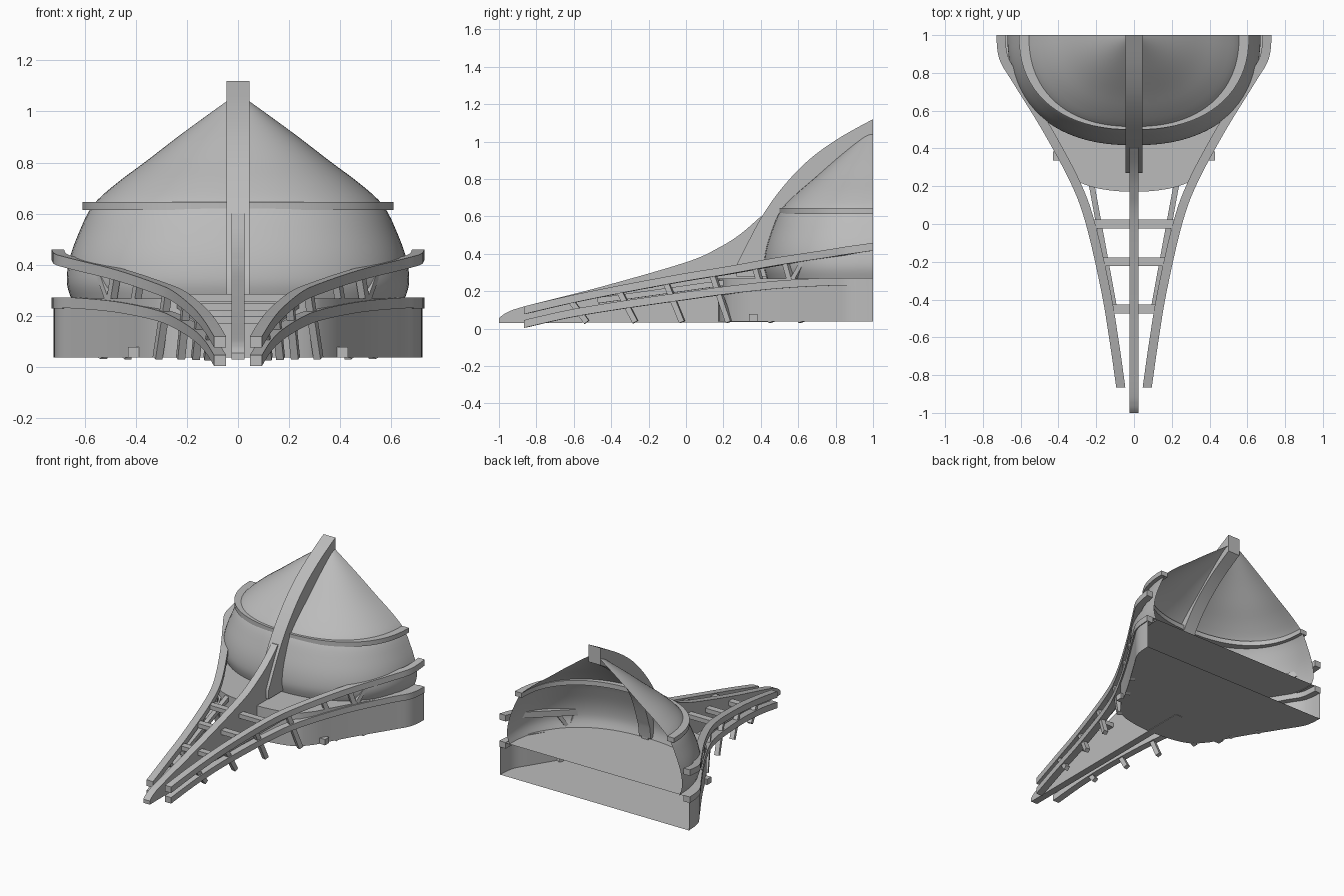
import bpy, bmesh, math
from mathutils import Vector

cube = bpy.data.objects.get("Cube")
if cube:
    bpy.data.objects.remove(cube, do_unlink=True)

grey = bpy.data.materials.new("plain grey")
grey.use_nodes = True
tone = (0.5, 0.5, 0.5, 1)
grey.diffuse_color = tone
grey.node_tree.nodes["Principled BSDF"].inputs["Base Color"].default_value = tone

BACK = 1.0


def finish(name, bm, smooth=False):
    bmesh.ops.recalc_face_normals(bm, faces=bm.faces)
    mesh = bpy.data.meshes.new(name)
    bm.to_mesh(mesh)
    bm.free()
    mesh.materials.append(grey)
    obj = bpy.data.objects.new(name, mesh)
    bpy.context.collection.objects.link(obj)
    if smooth:
        bpy.ops.object.select_all(action='DESELECT')
        obj.select_set(True)
        bpy.context.view_layer.objects.active = obj
        bpy.ops.object.shade_smooth_by_angle(angle=math.radians(35))
    return obj


def spline(points, steps=6):
    """Smooth path through points of any dimension."""
    pts = [Vector(p) for p in points]
    out = []
    for i in range(len(pts) - 1):
        a, b, c, d = pts[max(i - 1, 0)], pts[i], pts[i + 1], pts[min(i + 2, len(pts) - 1)]
        for s in range(steps):
            t = s / steps
            out.append(0.5 * (2 * b + (c - a) * t + (2 * a - 5 * b + 4 * c - d) * t * t
                              + (3 * b - a - 3 * c + d) * t ** 3))
    return out + [pts[-1]]


def sweep(name, path, width, height, flat_ends=False):
    """Rectangular bar that follows a path and stays upright."""
    bm = bmesh.new()
    rings = []
    for i, p in enumerate(path):
        d = path[min(i + 1, len(path) - 1)] - path[max(i - 1, 0)]
        side = Vector((-d.y, d.x, 0)).normalized() * width / 2
        if flat_ends and i in (0, len(path) - 1):
            side = Vector((math.copysign(width / 2, side.x), 0, 0))
        up = Vector((0, 0, height / 2))
        rings.append([bm.verts.new(p + v) for v in (side + up, side - up, -side - up, up - side)])
    for r, q in zip(rings, rings[1:]):
        for k in range(4):
            n = (k + 1) % 4
            bm.faces.new((r[k], r[n], q[n], q[k]))
    bm.faces.new(rings[0])
    bm.faces.new(rings[-1])
    return finish(name, bm, True)


def slab(name, profile, half):
    """Side profile in (y, z) given thickness across x."""
    bm = bmesh.new()
    face = bm.faces.new([bm.verts.new((-half, p[0], p[1])) for p in profile])
    top = bmesh.ops.extrude_face_region(bm, geom=[face])
    bmesh.ops.translate(bm, vec=(2 * half, 0, 0),
                        verts=[v for v in top["geom"] if isinstance(v, bmesh.types.BMVert)])
    return finish(name, bm, True)


def box(name, centre, size):
    bm = bmesh.new()
    bmesh.ops.create_cube(bm, size=1)
    for v in bm.verts:
        v.co = Vector([c * s + o for c, s, o in zip(v.co, size, centre)])
    return finish(name, bm)


def bar(name, a, b, thick):
    """Straight square bar between two points."""
    a, b = Vector(a), Vector(b)
    bm = bmesh.new()
    bmesh.ops.create_cube(bm, size=1)
    turn = (b - a).to_track_quat('Z', 'Y')
    for v in bm.verts:
        v.co = (a + b) / 2 + turn @ Vector((v.co.x * thick, v.co.y * thick, v.co.z * (b - a).length))
    return finish(name, bm)


def half_oval(rx, ry, z, count=40):
    """Squarish half oval bulging toward the front."""
    out = []
    for i in range(count + 1):
        c, s = math.cos(math.pi * i / count), math.sin(math.pi * i / count)
        x = math.copysign(abs(c) ** 0.87, c) * rx
        out.append(Vector((x, BACK - ry * abs(s) ** 0.87, z)))
    return out


# Half dome shell, open at the back
profile = spline([(0.65, 0.26), (0.67, 0.33), (0.66, 0.42), (0.625, 0.52), (0.57, 0.63), (0.48, 0.715),
                  (0.36, 0.805), (0.23, 0.905), (0.1, 1.0), (0.03, 1.05)], 4)
bm = bmesh.new()
rows = [[bm.verts.new(p) for p in half_oval(r, r * 0.87, z)] for r, z in profile]
for low, high in zip(rows, rows[1:]):
    for i in range(len(low) - 1):
        bm.faces.new((low[i], low[i + 1], high[i + 1], high[i]))
finish("dome", bm, True)

# Ring around the dome
sweep("dome_ring", half_oval(0.583, 0.475, 0.63), 0.052, 0.032)

# Broad rib over the dome
outer = spline([(0.27, 0.34), (0.4, 0.59), (0.52, 0.76), (0.66, 0.905), (0.82, 1.02), (BACK, 1.12)])
inner = spline([(BACK, 1.0), (0.82, 0.89), (0.66, 0.75), (0.54, 0.58), (0.46, 0.36)])
slab("dome_rib", [(0.27, 0.28)] + outer + inner + [(0.45, 0.28)], 0.045)

# Narrow keel running forward to the tip
ridge = spline([(-1, 0.055), (-0.96, 0.085), (-0.86, 0.12), (-0.46, 0.222), (0, 0.355),
                (0.17, 0.43), (0.29, 0.505), (0.4, 0.6)])
slab("keel", [(-1, 0.03)] + ridge + [(0.45, 0.6), (0.45, 0.035)], 0.025)

# Side rails: x, y, lower rail height, upper rail height
rail = spline([(0.07, -0.865, 0.025, 0.098), (0.105, -0.62, 0.08, 0.155), (0.15, -0.35, 0.125, 0.21),
               (0.23, 0, 0.175, 0.275), (0.31, 0.22, 0.205, 0.31), (0.46, 0.5, 0.235, 0.36),
               (0.62, 0.76, 0.25, 0.4), (0.69, 0.88, 0.25, 0.42), (0.705, BACK, 0.25, 0.438)])


def on_rail(y):
    for a, b in zip(rail, rail[1:]):
        if a[1] <= y <= b[1]:
            return a.lerp(b, (y - a[1]) / (b[1] - a[1]))
    return rail[-1]


for side, word in ((1, "left"), (-1, "right")):
    for level, k in (("lower", 2), ("upper", 3)):
        sweep(f"{word}_{level}_rail", [Vector((side * p[0], p[1], p[k])) for p in rail],
              0.048, 0.042, True)
    # Leaning posts under the rails
    for n, y in enumerate((-0.62, -0.36, -0.11, 0.14, 0.37, 0.53)):
        top, foot = on_rail(y), on_rail(y + 0.09)
        bar(f"{word}_post_{n + 1}", (side * top[0], y, top[3]),
            (side * foot[0], y + 0.09, 0.035), 0.03)
    top, foot = on_rail(0.64), on_rail(0.56)
    bar(f"{word}_brace", (side * top[0], 0.64, top[3]), (side * foot[0], 0.56, foot[2]), 0.025)
    # Inner stringer below the cross beams
    bar(f"{word}_stringer", (side * 0.23, 0.24, 0.25), (side * 0.1, -0.47, 0.15), 0.03)

# Cross beams between the rails
for n, y in enumerate((0, -0.2, -0.45)):
    p = on_rail(y)
    box(f"cross_beam_{n + 1}", (0, y, p[3] - 0.005), (2 * p[0], 0.045, 0.03))

# Hollow base, open at the back, with a rounded front
edge = [(p[0] + 0.018, p[1]) for p in rail if p[1] > 0.27]
nose = [(0.33 * math.sin(a * math.pi / 16), 0.27 - 0.1 * math.cos(a * math.pi / 16)) for a in range(8)]
half = nose + edge
outline = [(-x, y) for x, y in reversed(half[1:])] + half
bm = bmesh.new()
floor = [bm.verts.new((x, y, 0.038)) for x, y in outline]
deck = [bm.verts.new((x, y, 0.268)) for x, y in outline]
for i in range(len(outline) - 1):
    bm.faces.new((floor[i], floor[i + 1], deck[i + 1], deck[i]))
bm.faces.new(floor)
bm.faces.new(deck)
finish("base", bm, True)

# Low sill across the front of the base
box("front_sill", (0, 0.36, 0.058), (0.86, 0.045, 0.04))
